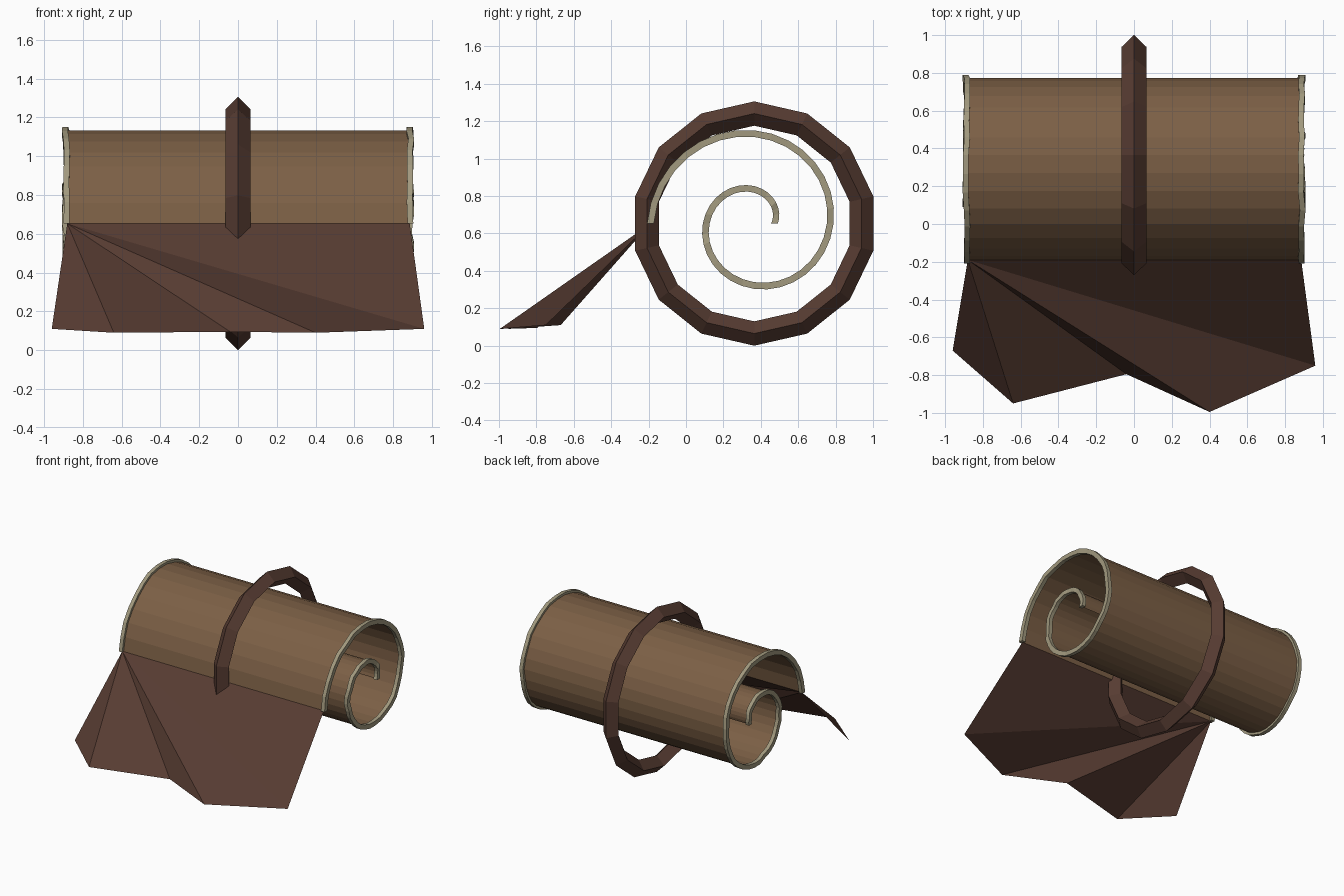
import bpy, math, random

if "Cube" in bpy.data.objects:
    bpy.data.objects.remove(bpy.data.objects["Cube"])

random.seed(4)
CY, CZ = 0.365, 0.653          # roll axis in the y-z plane
STEPS = 48                     # segments over one and a half turns


def material(name, rgb):
    m = bpy.data.materials.new(name)
    m.diffuse_color = (*rgb, 1)
    m.use_nodes = True
    m.node_tree.nodes["Principled BSDF"].inputs["Base Color"].default_value = m.diffuse_color
    return m


def make(name, verts, faces, mat):
    me = bpy.data.meshes.new(name)
    me.from_pydata(verts, [], faces)
    me.materials.append(mat)
    ob = bpy.data.objects.new(name, me)
    bpy.context.collection.objects.link(ob)
    return ob


def spiral(i, offset=0.0):
    t = i / STEPS
    r = 0.555 - 0.447 * t + offset
    a = math.pi - 3 * math.pi * t
    return CY + r * math.cos(a), CZ + r * math.sin(a)


paper = material("parchment", (0.20, 0.115, 0.06))
edge = material("pale_edge", (0.36, 0.32, 0.21))
leather = material("dark_leather", (0.095, 0.045, 0.032))

# Rolled sheet: thin spiral surface along x
verts, faces = [], []
for i in range(STEPS + 1):
    y, z = spiral(i)
    verts += [(-0.89, y, z), (0.89, y, z)]
    if i < STEPS:
        k = 2 * i
        faces.append((k, k + 2, k + 3, k + 1))
make("rolled_sheet", verts, [f[::-1] for f in faces], paper)

# Edge trims: worn rectangular strips following the spiral at both ends
for side, label in ((-1, "left"), (1, "right")):
    verts, faces = [], []
    for i in range(STEPS + 1):
        j = random.uniform(-0.006, 0.006)
        for x, off in ((0.872, -0.018), (0.902, -0.018), (0.902, 0.018), (0.872, 0.018)):
            y, z = spiral(i, off)
            verts.append((side * (x + j), y, z))
        if i < STEPS:
            for c in range(4):
                d = (c + 1) % 4
                k = 4 * i
                f = (k + c, k + d, k + 4 + d, k + 4 + c)
                faces.append(f if side < 0 else f[::-1])
    n = 4 * STEPS
    caps = [(3, 2, 1, 0), (n, n + 1, n + 2, n + 3)]
    faces += caps if side < 0 else [f[::-1] for f in caps]
    make(label + "_edge_trim", verts, faces, edge)

# Loose flap: torn end folded as a fan from one corner
verts = [(-0.88, -0.19, 0.653), (-0.96, -0.67, 0.11), (-0.64, -0.95, 0.09),
         (-0.04, -0.795, 0.095), (0.40, -0.995, 0.09), (0.96, -0.75, 0.11),
         (0.885, -0.19, 0.653)]
make("loose_flap", verts, [(0, i, i + 1) for i in range(1, 6)], leather)

# Binding ring: 14-sided hoop with a diamond section
bpy.ops.mesh.primitive_torus_add(
    major_segments=14, minor_segments=4, major_radius=0.588, minor_radius=0.065,
    location=(0, CY, CZ), rotation=(0, math.pi / 2, 0))
ring = bpy.context.object
ring.name = "binding_ring"
ring.data.materials.append(leather)
for p in ring.data.polygons:
    p.use_smooth = False
